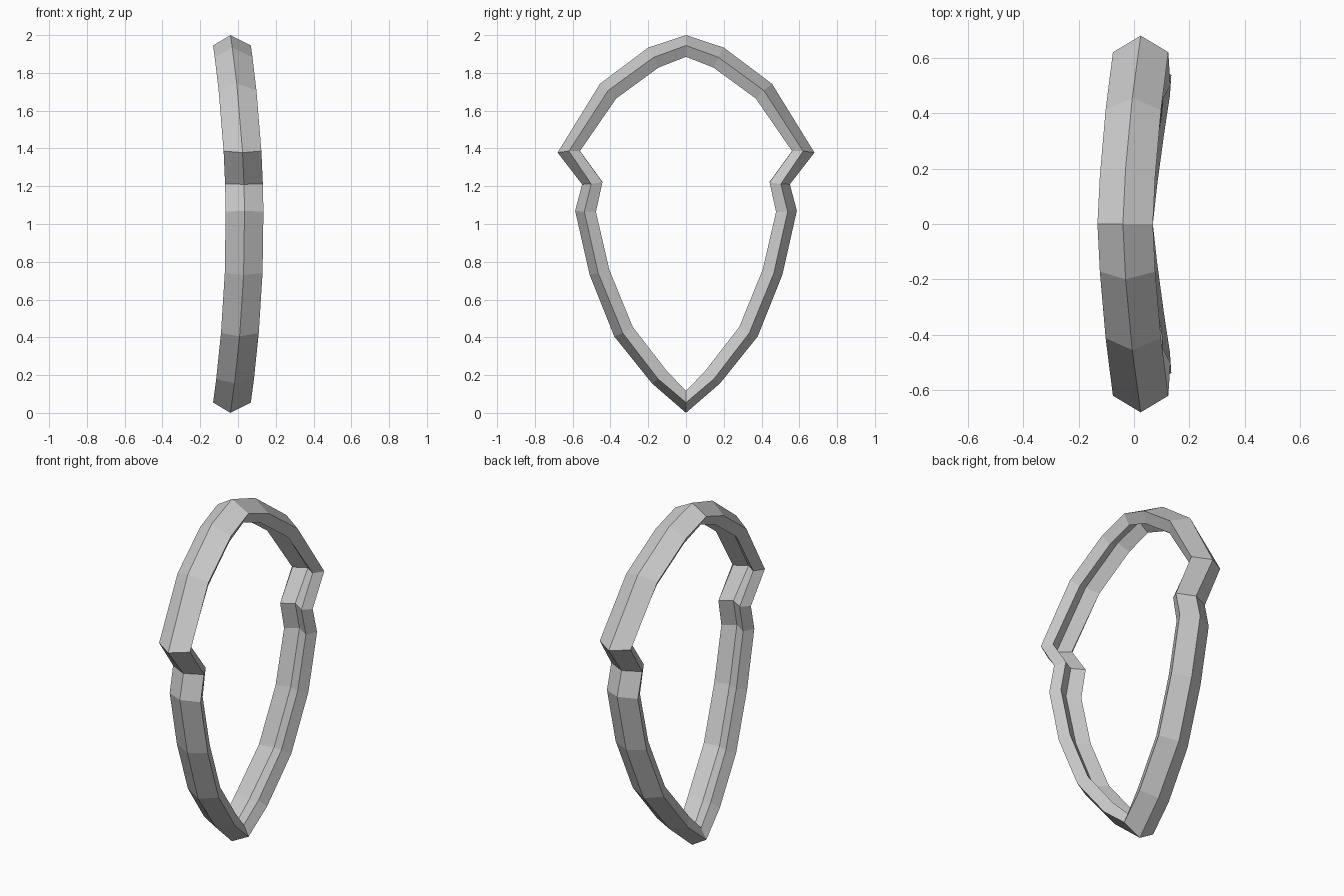
import bpy, bmesh

if "Cube" in bpy.data.objects:
    bpy.data.objects.remove(bpy.data.objects["Cube"])

# Half outline, top to bottom: (ridge y, z), (side edge y, z)
rows = [
    ((0.00, 2.000), (0.000, 1.945)),
    ((0.20, 1.934), (0.172, 1.882)),
    ((0.455, 1.743), (0.412, 1.707)),
    ((0.680, 1.378), (0.620, 1.386)),
    ((0.55, 1.210), (0.502, 1.212)),
    ((0.587, 1.070), (0.538, 1.065)),
    ((0.51, 0.730), (0.465, 0.740)),
    ((0.38, 0.405), (0.335, 0.423)),
    ((0.18, 0.156), (0.148, 0.180)),
    ((0.00, 0.000), (0.000, 0.055)),
]
HALF_WIDTH = 0.100


def bend(z):
    # Whole frame bows gently towards -x at top and bottom
    return 0.035 - 0.075 * (z - 1) ** 2


def section(row, side):
    # V-shaped band: -x edge, outer ridge, +x edge
    (oy, oz), (my, mz) = row
    return [(bend(mz) - HALF_WIDTH, side * my, mz),
            (bend(oz), side * oy, oz),
            (bend(mz) + HALF_WIDTH, side * my, mz)]


# Closed loop: down the +y side, back up the -y side
bm = bmesh.new()
loop = [section(r, 1) for r in rows] + [section(r, -1) for r in rows[-2:0:-1]]
rings = [[bm.verts.new(p) for p in s] for s in loop]
for i, a in enumerate(rings):
    b = rings[(i + 1) % len(rings)]
    for j in range(2):
        bm.faces.new((a[j], b[j], b[j + 1], a[j + 1]))
bm.normal_update()
# Make the band face outwards
if sum(f.normal.dot(f.calc_center_median() - rings[4][1].co.lerp(rings[-4][1].co, 0.5)) for f in bm.faces) < 0:
    bmesh.ops.reverse_faces(bm, faces=bm.faces)

mesh = bpy.data.meshes.new("shield_rim")
bm.to_mesh(mesh)
bm.free()
rim = bpy.data.objects.new("shield_rim", mesh)
bpy.context.collection.objects.link(rim)

# Thicken the band inwards, leaving a channel on the inside
solid = rim.modifiers.new("thickness", 'SOLIDIFY')
solid.thickness = 0.068
solid.offset = -1
